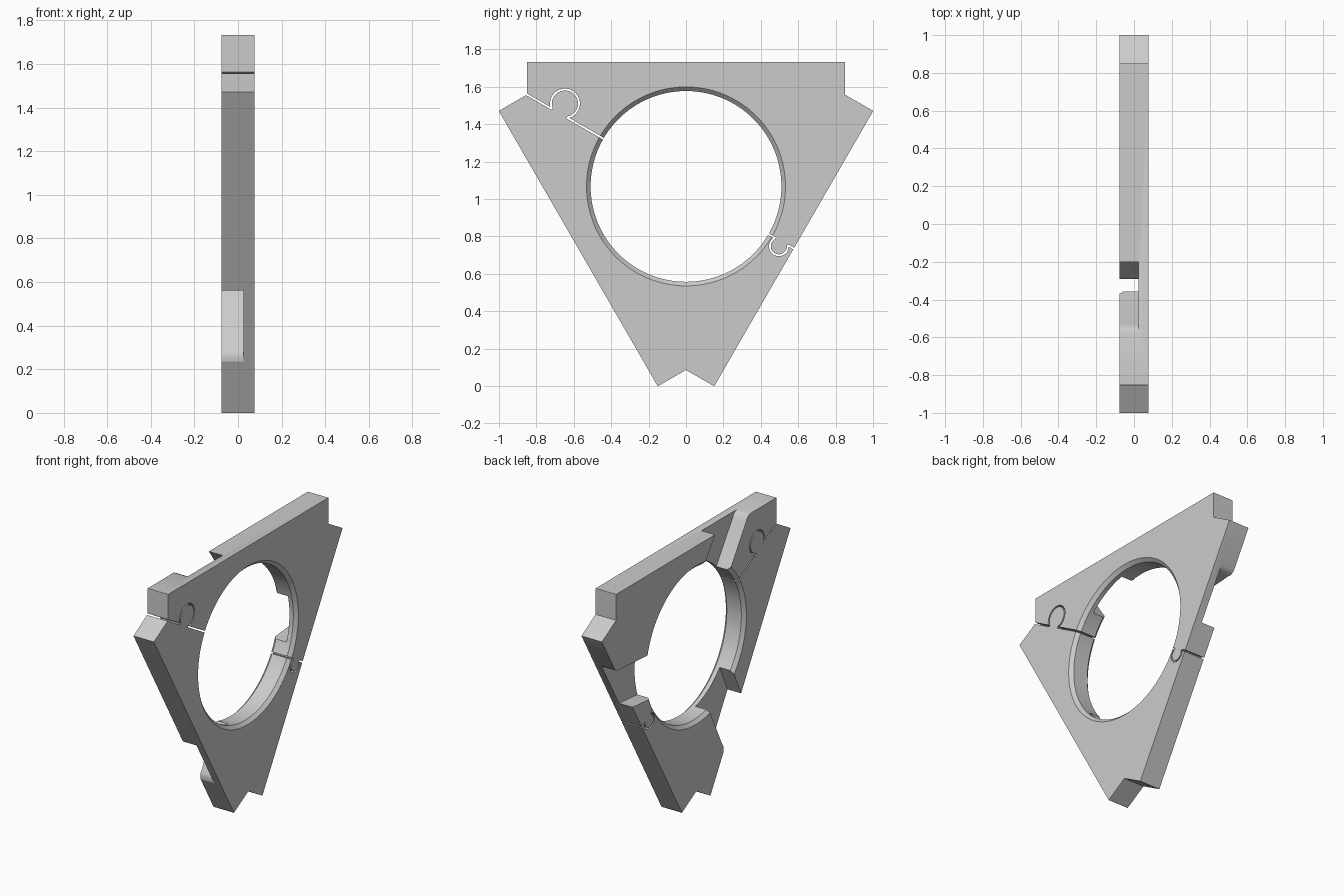
import bpy, bmesh
from math import sin, cos, pi, radians, acos, degrees, sqrt
from mathutils import Vector

if "Cube" in bpy.data.objects:
    bpy.data.objects.remove(bpy.data.objects["Cube"])

HALF = 0.076              # half of the plate thickness
CZ = 1.067                # height of the bore centre
BORE, CHAMFER = 0.51, 0.022
GAP = 0.01                # width of the split between the two halves

grey = bpy.data.materials.new("plain grey")
grey.use_nodes = True
grey.diffuse_color = (0.6, 0.6, 0.6, 1)
grey.node_tree.nodes["Principled BSDF"].inputs["Base Color"].default_value = (0.6, 0.6, 0.6, 1)


def loft(name, rings):
    """Closed solid through rings of 3D points, capped at both ends."""
    bm = bmesh.new()
    loops = [[bm.verts.new(p) for p in ring] for ring in rings]
    n = len(loops[0])
    for a, b in zip(loops, loops[1:]):
        for i in range(n):
            j = (i + 1) % n
            bm.faces.new((a[i], a[j], b[j], b[i]))
    bm.faces.new(loops[0])
    bm.faces.new(loops[-1])
    bmesh.ops.recalc_face_normals(bm, faces=bm.faces)
    mesh = bpy.data.meshes.new(name)
    bm.to_mesh(mesh)
    bm.free()
    obj = bpy.data.objects.new(name, mesh)
    bpy.context.collection.objects.link(obj)
    return obj


def prism(name, outline, x0, x1):
    """Extrude an outline, given relative to the bore centre, along x."""
    return loft(name, [[(x, y, z + CZ) for y, z in outline] for x in (x0, x1)])


def turn(points, angle):
    c, s = cos(angle), sin(angle)
    return [(c * y - s * z, s * y + c * z) for y, z in points]


def strip(name, path):
    """Thin through-cutter that follows an open path."""
    left, right = [], []
    for i, p in enumerate(path):
        a, b = Vector(path[max(i - 1, 0)]), Vector(path[min(i + 1, len(path) - 1)])
        d = (b - a).normalized() * GAP / 2
        left.append((p[0] - d.y, p[1] + d.x))
        right.append((p[0] + d.y, p[1] - d.x))
    return prism(name, left + right[::-1], -0.1, 0.1)


# Three-armed plate with a V notch between the arms
side = [(0.85, 0.665), (-0.85, 0.665), (-0.85, 0.491)]
outline = [p for k in range(3) for p in turn(side, k * 2 * pi / 3)]
plate = prism("clamp_plate", outline, -HALF, HALF)
plate.data.materials.append(grey)
cutters = []

# Round bore, chamfered on both faces
profile = [(-0.1, BORE + CHAMFER + 0.024), (-HALF + CHAMFER, BORE),
           (HALF - CHAMFER, BORE), (0.1, BORE + CHAMFER + 0.024)]
cutters.append(loft("bore_cutter", [
    [(x, r * cos(t * pi / 64), CZ + r * sin(t * pi / 64)) for t in range(128)]
    for x, r in profile]))

# Slanted pocket across each arm, with one rounded outer corner
pocket = [(-0.2, 0.665), (-0.2, 0.75), (-0.59, 0.75), (-0.575, 0.665), (-0.555, 0.657),
          (-0.54, 0.645), (-0.53, 0.625), (-0.36, 0.37), (-0.29, 0.265), (-0.015, 0.40)]
for k in range(3):
    cutters.append(prism("pocket_cutter", turn(pocket, k * 2 * pi / 3), -0.1, 0.025))

# Split line with an interlocking round knob on each side of the bore
for along, offset, r, start, end in ((0.782, 0.06, 0.075, 0.45, 1.05),
                                     (-0.59, -0.029, 0.048, -0.45, -0.75)):
    sign = 1 if along > 0 else -1
    half = acos(abs(offset) / r)
    reach = r * sin(half) * sign
    mid = -sign * pi / 2
    arc = [(along + r * cos(mid + half + (2 * pi - 2 * half) * i / 40),
            offset + r * sin(mid + half + (2 * pi - 2 * half) * i / 40)) for i in range(41)]
    for path in ([(start, 0), (along - reach, 0)], [(along + reach, 0), (end, 0)], arc):
        # local axes: along the split, and square to it
        path = [(-cos(pi / 6) * u + 0.5 * v, 0.5 * u + cos(pi / 6) * v) for u, v in path]
        cutters.append(strip("split_cutter", path))

for cutter in cutters:
    cutter.hide_render = True
    mod = plate.modifiers.new("cut", "BOOLEAN")
    mod.operation, mod.solver, mod.object = "DIFFERENCE", "EXACT", cutter

# Apply the cuts and drop the cutters
depsgraph = bpy.context.evaluated_depsgraph_get()
result = bpy.data.meshes.new_from_object(plate.evaluated_get(depsgraph))
plate.modifiers.clear()
plate.data = result
for cutter in cutters:
    bpy.data.objects.remove(cutter)

# Separate the two halves and shade the curved walls smooth
bpy.ops.object.select_all(action="DESELECT")
plate.select_set(True)
bpy.context.view_layer.objects.active = plate
bpy.ops.object.mode_set(mode="EDIT")
bpy.ops.mesh.select_all(action="SELECT")
bpy.ops.mesh.separate(type="LOOSE")
bpy.ops.object.mode_set(mode="OBJECT")
bpy.ops.object.shade_smooth_by_angle(angle=radians(25))
halves = sorted(bpy.context.selected_objects, key=lambda o: min(v.co.z for v in o.data.vertices))
for half_part, name in zip(halves, ("lower_clamp_half", "upper_clamp_half")):
    half_part.name = name
